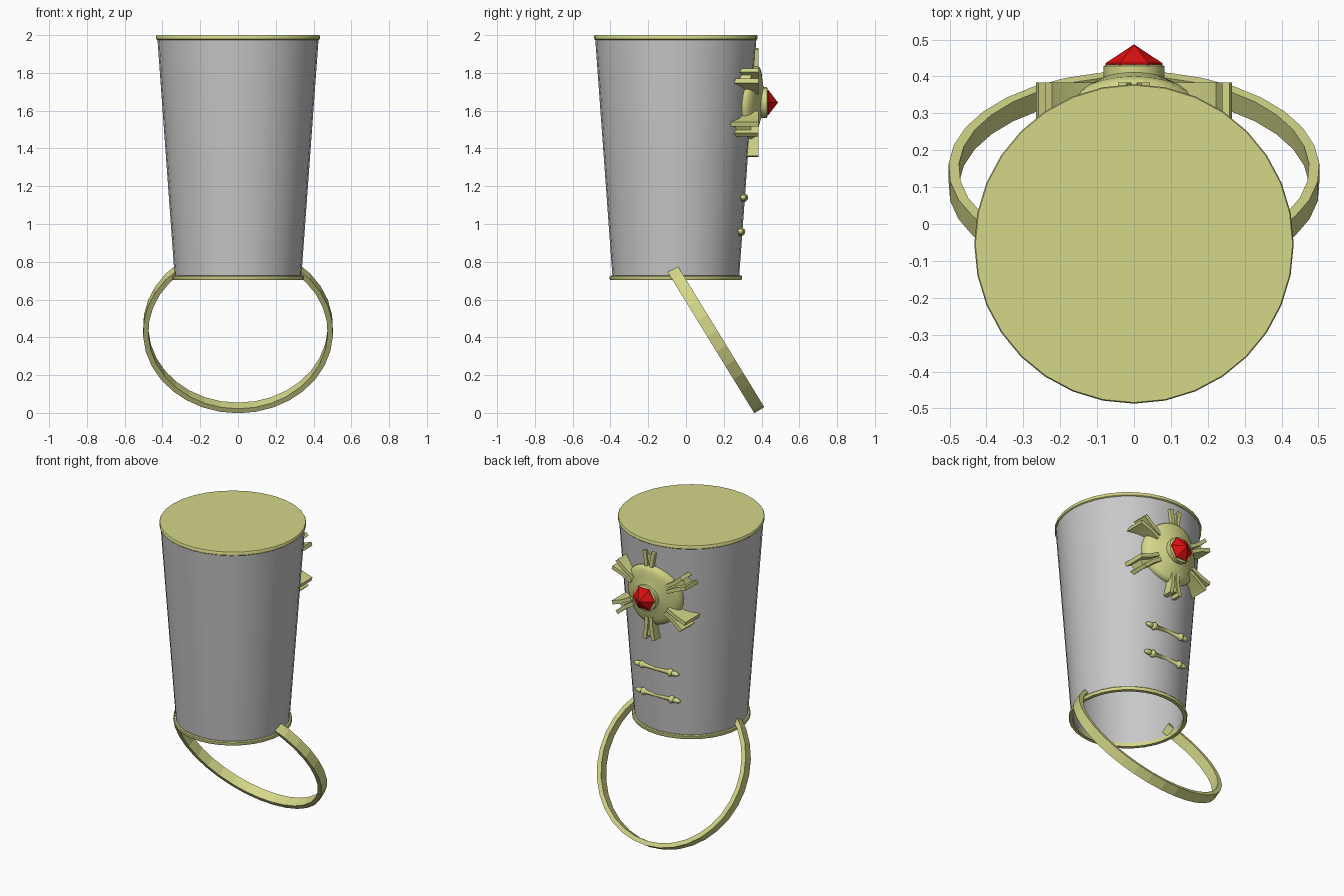
import bpy, bmesh, math
from mathutils import Vector

if "Cube" in bpy.data.objects:
    bpy.data.objects.remove(bpy.data.objects["Cube"])

CY = -0.054          # hat axis
BADGE_Z = 1.643


def material(name, rgb):
    m = bpy.data.materials.new(name)
    m.diffuse_color = (*rgb, 1)
    m.use_nodes = True
    m.node_tree.nodes["Principled BSDF"].inputs["Base Color"].default_value = m.diffuse_color
    return m


GREY = material("grey felt", (0.58, 0.58, 0.58))
GOLD = material("pale gold", (0.66, 0.68, 0.25))
RED = material("red gem", (0.75, 0.005, 0.005))


def finish(name, bm, mat, smooth=None):
    bmesh.ops.recalc_face_normals(bm, faces=bm.faces)
    mesh = bpy.data.meshes.new(name)
    bm.to_mesh(mesh)
    bm.free()
    mesh.materials.append(mat)
    ob = bpy.data.objects.new(name, mesh)
    bpy.context.collection.objects.link(ob)
    if smooth:
        bpy.ops.object.select_all(action='DESELECT')
        bpy.context.view_layer.objects.active = ob
        ob.select_set(True)
        bpy.ops.object.shade_smooth_by_angle(angle=math.radians(smooth))
    return ob


def lathe(name, profile, mat, place, n=32, closed=False, smooth=40):
    """Spin (radius, height) points; place(r, angle, h) gives the position."""
    bm = bmesh.new()
    rings = []
    for r, h in profile:
        if r == 0:
            rings.append([bm.verts.new(place(0, 0, h))] * n)
        else:
            rings.append([bm.verts.new(place(r, math.tau * i / n, h)) for i in range(n)])
    pairs = list(zip(rings, rings[1:]))
    if closed:
        pairs.append((rings[-1], rings[0]))
    for a, b in pairs:
        for i in range(n):
            j = (i + 1) % n
            bm.faces.new(list(dict.fromkeys((a[i], a[j], b[j], b[i]))))
    return finish(name, bm, mat, smooth)


def upright(r, a, h):
    return (r * math.cos(a), CY + r * math.sin(a), h)


def facing_back(r, a, h):
    return (r * math.cos(a), h, BADGE_Z + r * math.sin(a))


def wall_radius(z):
    return 0.335 + (z - 0.72) / 1.26 * 0.092


def wall_y(x, z):
    return CY + math.sqrt(wall_radius(z) ** 2 - x * x)


# Hat body: open tapered tube
lathe("hat_body", [(0.335, 0.715), (0.427, 1.985), (0.419, 1.985), (0.327, 0.715)],
      GREY, upright, closed=True)

# Top cover and bottom rim
lathe("top_cover", [(0, 1.975), (0.427, 1.975), (0.433, 1.98), (0.433, 1.996),
                    (0.43, 2.0), (0, 2.0)], GOLD, upright)
lathe("bottom_rim", [(0.325, 0.704), (0.347, 0.704), (0.35, 0.709), (0.35, 0.723),
                     (0.345, 0.728), (0.325, 0.728)], GOLD, upright, closed=True)

# Chin strap: flat band on a tilted circle, open at the hat
down = Vector((0, 0.523, -0.852))
across = Vector((0, 0.852, 0.523))
centre = Vector((0, 0.125, 0.443))
bm = bmesh.new()
rows = []
steps = 26
for i in range(steps + 1):
    a = math.radians(-51.5 + 283 * i / steps)
    out = Vector((math.cos(a), 0, 0)) + down * math.sin(a)
    rows.append([bm.verts.new(centre + out * r + across * w)
                 for r, w in ((0.503, -0.031), (0.503, 0.031), (0.475, 0.031), (0.475, -0.031))])
for a, b in zip(rows, rows[1:]):
    for k in range(4):
        m = (k + 1) % 4
        bm.faces.new((a[k], a[m], b[m], b[k]))
bm.faces.new(rows[0])
bm.faces.new(rows[-1])
finish("chin_strap", bm, GOLD)


# Badge plate: dome that wraps around the hat wall
def on_wall(r, a, h):
    x, z = r * math.cos(a), BADGE_Z + r * math.sin(a)
    return (x, wall_y(x, z) + h, z)


lathe("badge_plate", [(0.19, -0.02), (0.195, 0.015), (0.185, 0.03), (0.16, 0.04),
                      (0.12, 0.047), (0.085, 0.055), (0.06, 0.065), (0, 0.065)],
      GOLD, on_wall, smooth=60)


# Badge rays: six forks, each of two flared fingers joined by a low web
def ray_prism(bm, angle, outline, front):
    c, s = math.cos(angle), math.sin(angle)
    pts = [(r * c - w * s, BADGE_Z + r * s + w * c) for r, w in outline]
    top = [bm.verts.new((x, front, z)) for x, z in pts]
    low = [bm.verts.new((x, wall_y(x, z) - 0.012, z)) for x, z in pts]
    bm.faces.new(top)
    bm.faces.new(low)
    for i in range(len(pts)):
        j = (i + 1) % len(pts)
        bm.faces.new((top[i], top[j], low[j], low[i]))


bm = bmesh.new()
for k in range(6):
    ang = math.radians(30 + 60 * k)
    upright_ray = k in (1, 4)
    for side in (-1, 1):
        ray_prism(bm, ang, [(0.14, 0.004 * side), (0.14, 0.028 * side), (0.21, 0.03 * side),
                            (0.282, 0.044 * side), (0.288, 0.02 * side), (0.22, 0.008 * side)],
                  0.384)
    ray_prism(bm, ang, [(0.14, -0.015), (0.14, 0.015), (0.265, 0.025), (0.265, -0.025)],
              0.375 if upright_ray else 0.345)
finish("badge_rays", bm, GOLD, 40)

# Gem setting and faceted gem
lathe("gem_setting", [(0, 0.37), (0.082, 0.37), (0.082, 0.428), (0.074, 0.432), (0, 0.432)],
      GOLD, facing_back, n=16)
lathe("gem", [(0, 0.425), (0.077, 0.425), (0.077, 0.436), (0, 0.487)],
      RED, facing_back, n=6, smooth=None)

# Two toggles below the badge: rod, beads and pointed tips
half = [(0.013, 0), (0.013, 0.085), (0.02, 0.09), (0.025, 0.1), (0.02, 0.111),
        (0.013, 0.116), (0.017, 0.128), (0.013, 0.148), (0, 0.168)]
toggle = [(r, -h) for r, h in reversed(half)] + half[1:]
for name, y, z in (("upper_toggle", 0.304, 1.14), ("lower_toggle", 0.289, 0.96)):
    lathe(name, toggle, GOLD,
          lambda r, a, h: (h, y + r * math.cos(a), z + r * math.sin(a)), n=12, smooth=60)
